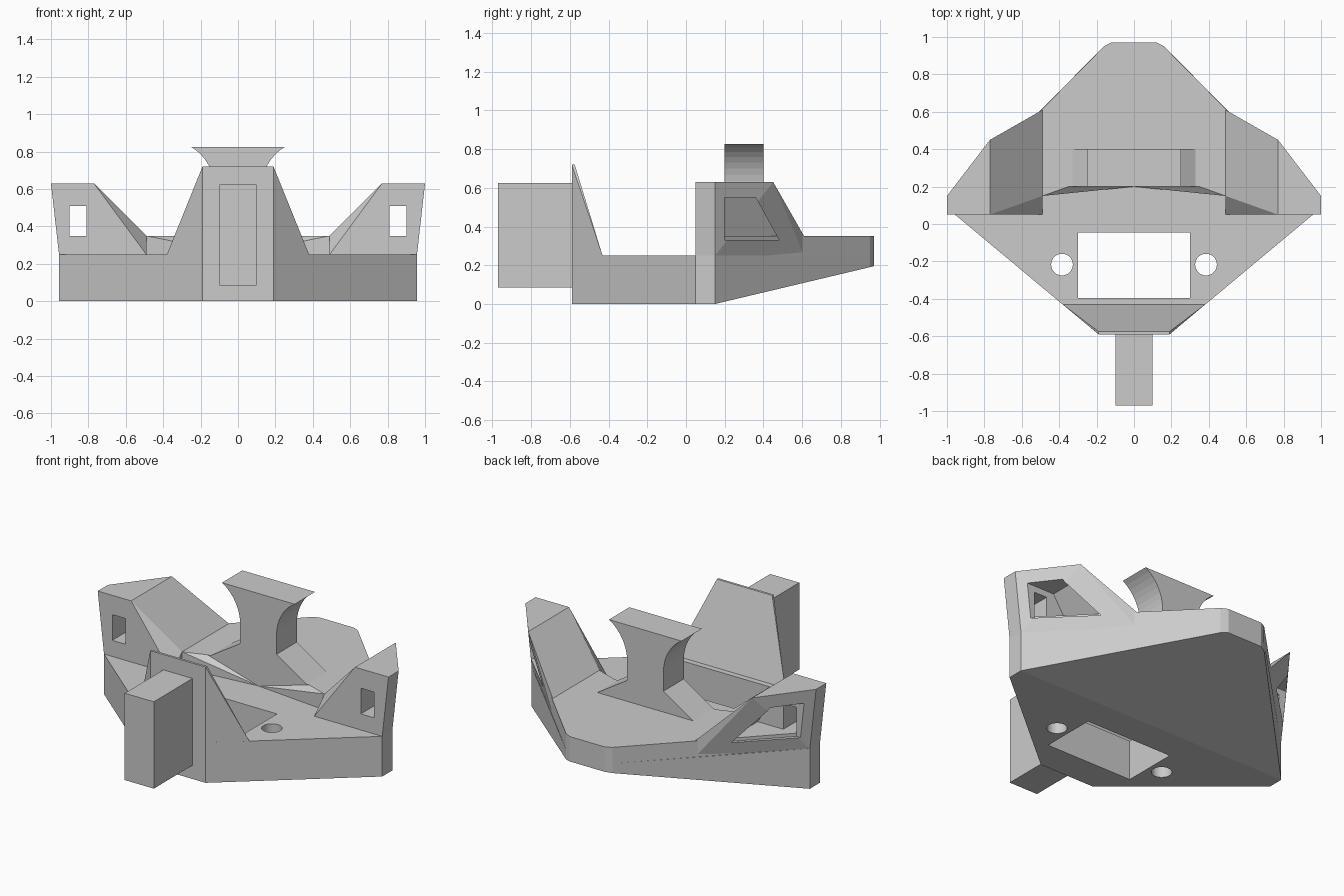
import bpy, bmesh, math
from mathutils import Matrix

cube = bpy.data.objects.get("Cube")
if cube:
    bpy.data.objects.remove(cube, do_unlink=True)

GREY = (0.6, 0.6, 0.6, 1)
mat = bpy.data.materials.new("plain grey")
mat.use_nodes = True
mat.diffuse_color = GREY
mat.node_tree.nodes["Principled BSDF"].inputs["Base Color"].default_value = GREY


def finish(name, bm):
    bmesh.ops.recalc_face_normals(bm, faces=bm.faces)
    mesh = bpy.data.meshes.new(name)
    bm.to_mesh(mesh)
    bm.free()
    mesh.materials.append(mat)
    ob = bpy.data.objects.new(name, mesh)
    bpy.context.collection.objects.link(ob)
    return ob


def hull(name, points):
    """Convex solid around a few corner points."""
    bm = bmesh.new()
    for p in points:
        bm.verts.new(p)
    out = bmesh.ops.convex_hull(bm, input=bm.verts[:])
    bmesh.ops.delete(bm, geom=list({v for v in out["geom_interior"]
                                    if isinstance(v, bmesh.types.BMVert)}), context='VERTS')
    bmesh.ops.dissolve_limit(bm, angle_limit=0.01, verts=bm.verts[:], edges=bm.edges[:])
    return finish(name, bm)


def box(name, x0, x1, y0, y1, z0, z1):
    return hull(name, [(x, y, z) for x in (x0, x1) for y in (y0, y1) for z in (z0, z1)])


def both(points):
    return [(s * x, y, z) for s in (-1, 1) for x, y, z in points]


def extrude_y(name, profile, y0, y1):
    """Extrude an x-z outline along y."""
    bm = bmesh.new()
    face = bm.faces.new([bm.verts.new((x, y0, z)) for x, z in profile])
    out = bmesh.ops.extrude_face_region(bm, geom=[face])
    verts = [v for v in out["geom"] if isinstance(v, bmesh.types.BMVert)]
    bmesh.ops.translate(bm, vec=(0, y1 - y0, 0), verts=verts)
    return finish(name, bm)


def cut(ob, cutter):
    mod = ob.modifiers.new("cut", 'BOOLEAN')
    mod.operation = 'DIFFERENCE'
    mod.solver = 'EXACT'
    mod.object = cutter
    cutter.hide_render = True
    cutter.hide_viewport = True
    cutter.hide_set(True)


# Front half of the base, with a square opening and two round holes
base = hull("front_base", both([(x, y, z) for z in (0, 0.25) for x, y in
                                ((0.19, -0.59), (0.957, 0.05), (0.957, 0.15))]))
cut(base, box("opening_cutter", -0.3, 0.3, -0.395, -0.045, -0.1, 0.4))
for side, s in (("left", 1), ("right", -1)):
    bm = bmesh.new()
    bmesh.ops.create_cone(bm, cap_ends=True, segments=32, radius1=0.058, radius2=0.058,
                          depth=0.8, matrix=Matrix.Translation((s * 0.385, -0.217, 0.1)))
    cut(base, finish(side + "_hole_cutter", bm))

# Rear half of the base, with a rising underside, and the raised deck on it
tail = ((0.49, 0.61, 0.115), (0.16, 0.95, 0.19), (0.12, 0.97, 0.195))
hull("rear_base", both([(0.957, 0.15, 0), (0.957, 0.15, 0.25)] + list(tail)
                       + [(x, y, 0.25) for x, y, z in tail]))
hull("rear_deck", both([(x, y, z) for z in (0.25, 0.35) for x, y in
                        [(0.9, 0.2)] + [p[:2] for p in tail]]))

# Sloped front wall and the block on its face
hull("front_wall", both([(0.19, -0.59, 0.2), (0.19, -0.59, 0.72), (0.19, -0.575, 0.72),
                         (0.38, -0.431, 0.25), (0.38, -0.431, 0.2)]))
box("front_block", -0.1, 0.1, -0.97, -0.585, 0.085, 0.625)

# Side towers with a rear pocket and a small window through the front
for side, s in (("left", 1), ("right", -1)):
    def m(points):
        return [(s * x, y, z) for x, y, z in points]

    hull(side + "_deck_corner", m([(0.49, 0.15, 0.25), (0.49, 0.15, 0.35), (0.35, 0.2, 0.35),
                                   (0.5, 0.2, 0.35), (0.5, 0.2, 0.25), (0, 0.2, 0.25)]))
    tower = hull(side + "_tower", m([
        (0.49, 0.05, 0.25), (0.957, 0.05, 0.25), (0.957, 0.15, 0.25), (0.49, 0.61, 0.25),
        (0.49, 0.15, 0.35), (0.49, 0.61, 0.35), (0.77, 0.05, 0.63), (0.77, 0.45, 0.63),
        (1, 0.05, 0.63), (1, 0.15, 0.63)]))
    pocket = [(0.2, 0.33, 0.62), (0.48, 0.33, 0.62), (0.36, 0.55, 0.76), (0.2, 0.55, 0.76)]
    cut(tower, hull(side + "_pocket_cutter",
                    m([(x, y, z) for y, z, inner in pocket for x in (inner, 1.2)])))
    cut(tower, box(side + "_window_cutter", s * 0.81, s * 0.9, -0.05, 0.25, 0.35, 0.51))

# Flared post on the deck
half = [(0.33, 0.35), (0.125, 0.48), (0.125, 0.6)]
for i in range(1, 9):
    a = math.radians(i * 7.5)
    half.append((0.125 + 0.25 * (1 - math.cos(a)), 0.6 + 0.26 * math.sin(a)))
half[-1] = (0.25, 0.825)
extrude_y("flared_post", half + [(-x, z) for x, z in reversed(half)], 0.2, 0.4)
